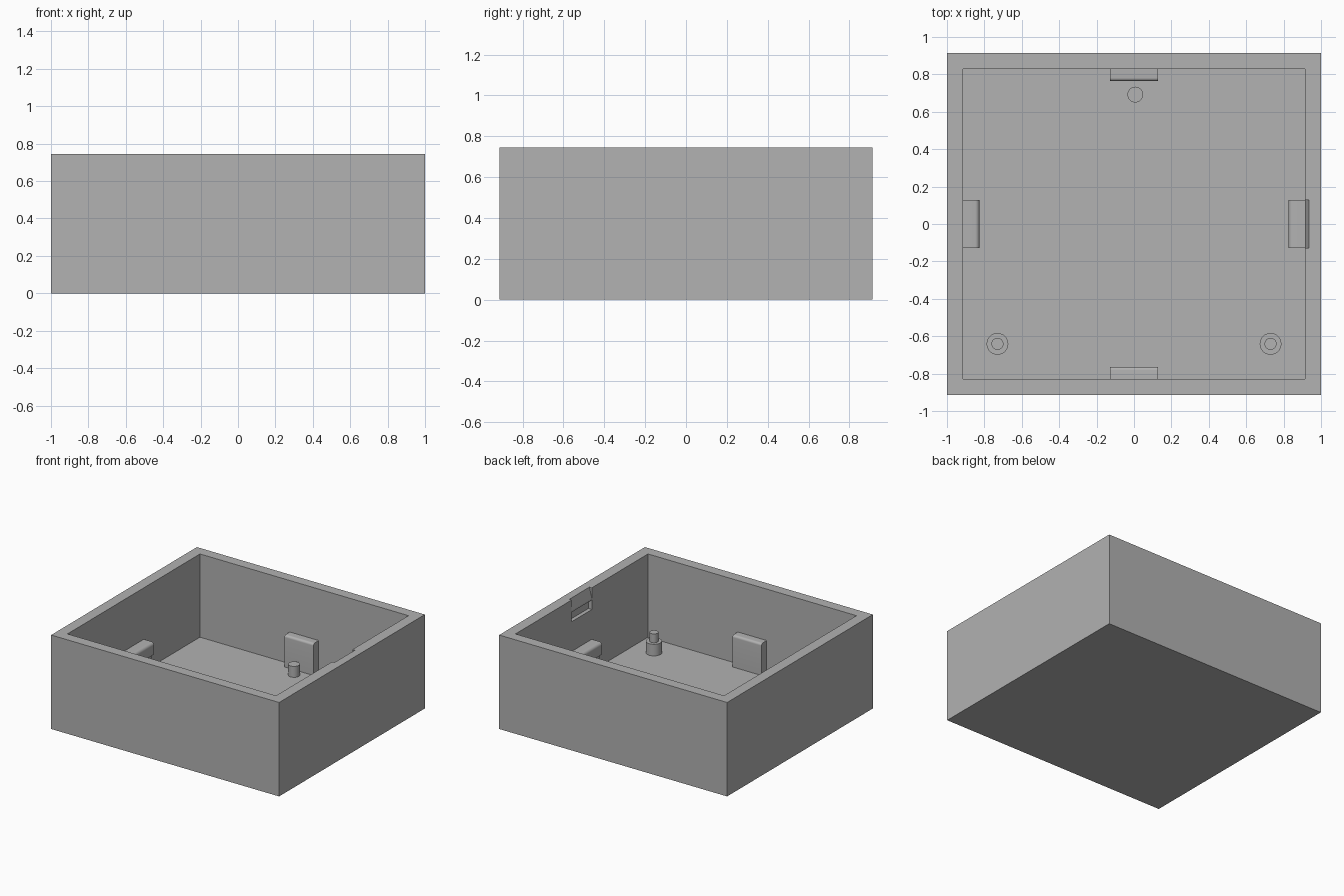
import bpy, bmesh
from math import pi, sin, cos
from mathutils import Matrix

default = bpy.data.objects.get("Cube")
if default:
    bpy.data.objects.remove(default, do_unlink=True)

grey = bpy.data.materials.new("plain_grey")
grey.use_nodes = True
color = (0.445, 0.445, 0.445, 1)
grey.diffuse_color = color
grey.node_tree.nodes["Principled BSDF"].inputs["Base Color"].default_value = color

HALF_X, HALF_Y, HEIGHT = 1.0, 0.913, 0.745
IN_X, IN_Y, FLOOR = 0.915, 0.83, 0.085
TAB_W, TAB_TOP = 0.254, 0.337


def finish(name, bm):
    bmesh.ops.recalc_face_normals(bm, faces=bm.faces)
    mesh = bpy.data.meshes.new(name)
    bm.to_mesh(mesh)
    bm.free()
    mesh.materials.append(grey)
    obj = bpy.data.objects.new(name, mesh)
    bpy.context.collection.objects.link(obj)
    return obj


def box(name, hx, hy, z0, z1):
    bm = bmesh.new()
    bmesh.ops.create_cube(bm, size=1, matrix=Matrix.Translation((0, 0, (z0 + z1) / 2))
                          @ Matrix.Diagonal((2 * hx, 2 * hy, z1 - z0, 1)))
    return finish(name, bm)


def prism(name, profile, angle):
    """Extrude an (outward distance, height) profile across a tab width, turned to face a wall."""
    bm = bmesh.new()
    face = bm.faces.new([bm.verts.new((d, -TAB_W / 2, z)) for d, z in profile])
    new = bmesh.ops.extrude_face_region(bm, geom=[face])["geom"]
    bmesh.ops.translate(bm, vec=(0, TAB_W, 0), verts=[v for v in new if isinstance(v, bmesh.types.BMVert)])
    bm.transform(Matrix.Rotation(angle, 4, "Z"))
    return finish(name, bm)


def smooth(obj):
    bpy.ops.object.select_all(action="DESELECT")
    obj.select_set(True)
    bpy.context.view_layer.objects.active = obj
    bpy.ops.object.shade_smooth_by_angle(angle=pi / 6)


def round_corner(d, z, r, steps=6):
    """Quarter arc from the inner face up to the top face."""
    arc = [pi - i * pi / 2 / steps for i in range(steps + 1)]
    return [(d + r + r * cos(a), z - r + r * sin(a)) for a in arc]


def cut(target, cutter):
    cutter.hide_render = True
    mod = target.modifiers.new("cut", "BOOLEAN")
    mod.operation, mod.solver, mod.object = "DIFFERENCE", "EXACT", cutter
    bpy.context.view_layer.objects.active = target
    bpy.ops.object.modifier_apply(modifier=mod.name)
    bpy.data.objects.remove(cutter, do_unlink=True)


# Open-topped case
case = box("case", HALF_X, HALF_Y, 0, HEIGHT)
cut(case, box("cavity_cutter", IN_X, IN_Y, FLOOR, HEIGHT + 0.2))

# Lead-in slope at the rim and latch pocket below it, on both side walls
for angle in (0, pi):
    cut(case, prism("slope_cutter", [(0.88, 0.66), (IN_X, 0.66), (0.936, HEIGHT),
                                     (0.936, 0.8), (0.88, 0.8)], angle))
    cut(case, prism("pocket_cutter", [(0.88, 0.573), (0.945, 0.573), (0.945, 0.648), (0.88, 0.648)], angle))

# Plain support tabs, front and back
for side, angle in (("back", pi / 2), ("front", -pi / 2)):
    back, inner = IN_Y + 0.01, 0.764
    smooth(prism(side + "_tab", [(back, FLOOR - 0.01), (inner, FLOOR - 0.01)]
                 + round_corner(inner, TAB_TOP, 0.018) + [(back, TAB_TOP)], angle))

# Hooked tabs, left and right
for side, angle in (("left", 0), ("right", pi)):
    back, stem, lip = IN_X + 0.01, 0.85, 0.826
    smooth(prism(side + "_hook_tab", [(back, FLOOR - 0.01), (stem, FLOOR - 0.01), (stem, 0.24), (lip, 0.24)]
                 + round_corner(lip, TAB_TOP, 0.024) + [(back, TAB_TOP)], angle))


def post(name, x, y, steps):
    """Stacked cylinders given as (radius, bottom, top)."""
    bm = bmesh.new()
    for r, z0, z1 in steps:
        bmesh.ops.create_cone(bm, cap_ends=True, segments=32, radius1=r, radius2=r, depth=z1 - z0,
                              matrix=Matrix.Translation((x, y, (z0 + z1) / 2)))
    smooth(finish(name, bm))


# Locating posts on the floor
post("back_post", 0.007, 0.692, [(0.042, FLOOR - 0.01, 0.172)])
for side, x in (("left", 0.73), ("right", -0.73)):
    post(side + "_stepped_post", x, -0.641, [(0.058, FLOOR - 0.01, 0.177), (0.032, 0.17, 0.247)])
